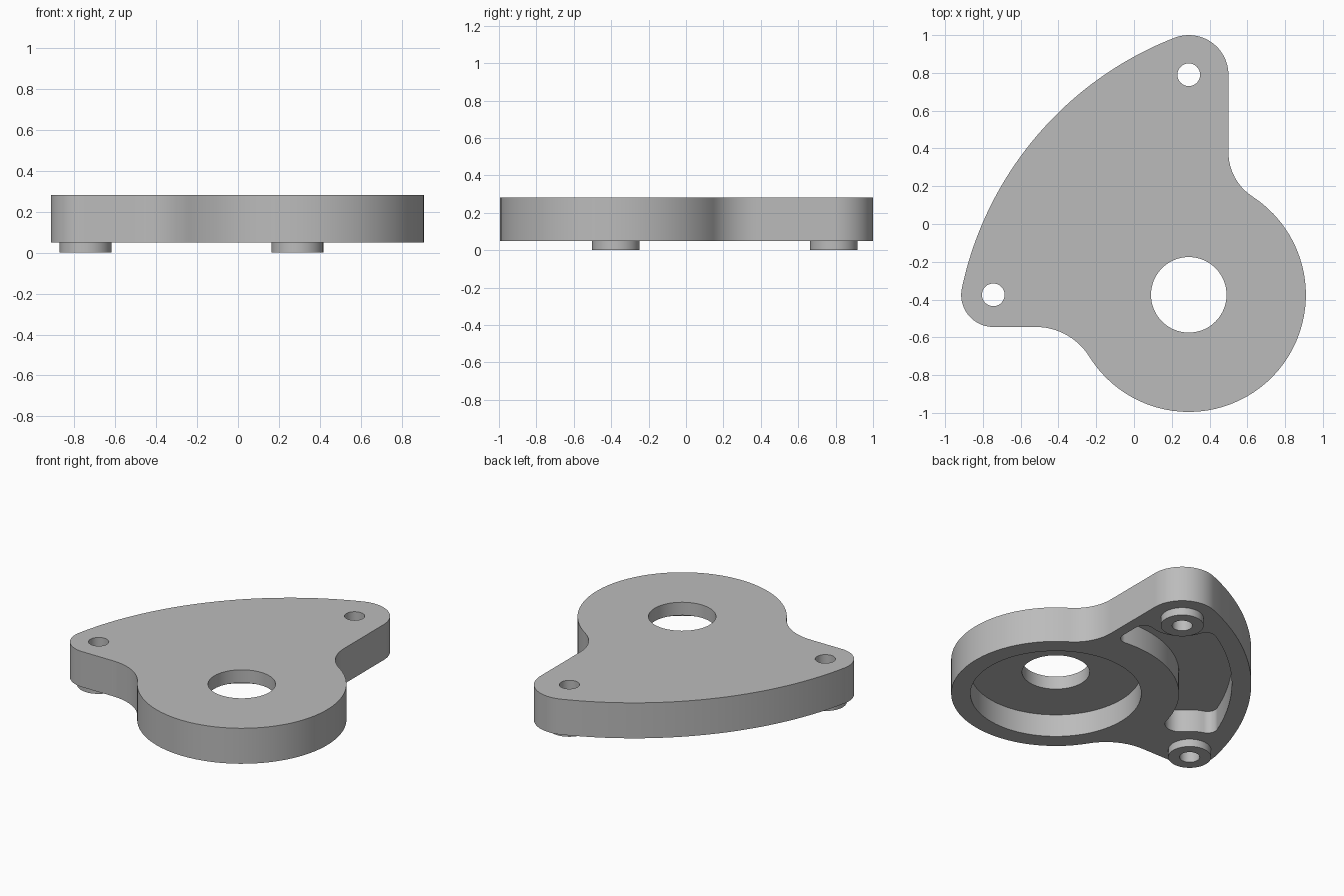
import bpy, bmesh, math
from mathutils import Vector

cube = bpy.data.objects.get("Cube")
if cube:
    bpy.data.objects.remove(cube, do_unlink=True)

# Heights
BASE, CEILING, TOP = 0.05, 0.197, 0.282
# Main centres
HUB = Vector((0.29, -0.375))
BACK = Vector((0.29, 0.79))
SIDE = Vector((-0.745, -0.375))
WALL = 0.115
ARC_R = 1.83

grey = bpy.data.materials.new("light_grey")
grey.use_nodes = True
grey.diffuse_color = (0.5, 0.5, 0.5, 1)
grey.node_tree.nodes["Principled BSDF"].inputs["Base Color"].default_value = (0.5, 0.5, 0.5, 1)


def meet(a, ra, b, rb):
    """Crossing of two circles on the left of the line from a to b."""
    d = b - a
    along = (d.length_squared + ra * ra - rb * rb) / (2 * d.length)
    up = math.sqrt(max(0, ra * ra - along * along))
    e = d.normalized()
    return a + e * along + Vector((-e.y, e.x)) * up


def belt(circles):
    """Closed outline around tangent circles; negative radius turns clockwise."""
    n = len(circles)
    normals = []
    for i, (c, r) in enumerate(circles):
        c2, r2 = circles[(i + 1) % n]
        d = c2 - c
        ratio = max(-1, min(1, (r2 - r) / d.length))
        normals.append(math.atan2(d.y, d.x) + math.acos(ratio))
    pts = []
    for i, (c, r) in enumerate(circles):
        start, end = normals[i - 1], normals[i]
        sweep = (end - start) % math.tau
        if r < 0:
            sweep -= math.tau
        steps = max(6, math.ceil(abs(sweep) * max(12, 22 * abs(r))))
        for k in range(steps + 1):
            a = start + sweep * k / steps
            p = c - Vector((math.cos(a), math.sin(a))) * r
            if not pts or (p - pts[-1]).length > 0.002:
                pts.append(p)
    if (pts[0] - pts[-1]).length < 0.002:
        pts.pop()
    return pts


def ring(c, r, sides=64):
    return [c + Vector((math.cos(a), math.sin(a))) * r
            for a in (math.tau * k / sides for k in range(sides))]


def prism(name, pts, z0, z1):
    bm = bmesh.new()
    face = bm.faces.new([bm.verts.new((p.x, p.y, z0)) for p in pts])
    out = bmesh.ops.extrude_face_region(bm, geom=[face])
    moved = [v for v in out["geom"] if isinstance(v, bmesh.types.BMVert)]
    bmesh.ops.translate(bm, vec=(0, 0, z1 - z0), verts=moved)
    bmesh.ops.recalc_face_normals(bm, faces=bm.faces)
    mesh = bpy.data.meshes.new(name)
    bm.to_mesh(mesh)
    bm.free()
    mesh.materials.append(grey)
    obj = bpy.data.objects.new(name, mesh)
    bpy.context.collection.objects.link(obj)
    return obj


def combine(target, tool, operation):
    mod = target.modifiers.new(operation, 'BOOLEAN')
    mod.operation, mod.solver, mod.object = operation, 'EXACT', tool
    bpy.context.view_layer.objects.active = target
    bpy.ops.object.modifier_apply(modifier=mod.name)
    bpy.data.objects.remove(tool, do_unlink=True)


# Outer body: hub, two ears, long sweeping edge and two concave fillets
arc = meet(BACK, ARC_R - 0.21, SIDE, ARC_R - 0.17)
outline = belt([
    (HUB, 0.62), (Vector((0.78, 0.38)), -0.28), (BACK, 0.21),
    (arc, ARC_R), (SIDE, 0.17), (Vector((-0.52, -0.879)), -0.334)])
body = prism("cover_plate", outline, BASE, TOP)

# Raised bosses under the ears
for c in (BACK, SIDE):
    combine(body, prism("boss", ring(c, 0.127), 0, BASE + 0.05), 'UNION')

# Through holes
for c, r in ((HUB, 0.2), (BACK, 0.06), (SIDE, 0.06)):
    combine(body, prism("hole_cutter", ring(c, r), -0.2, TOP + 0.2), 'DIFFERENCE')

# Round recess under the hub
combine(body, prism("hub_recess_cutter", ring(HUB, 0.506, 96), -0.2, CEILING), 'DIFFERENCE')

# Lightening pocket between the hub, the ears and the sweeping edge
inner_r, hub_r, back_r, side_r = ARC_R - WALL, 0.73, 0.21, 0.22
f, g, limit = 0.06, 0.09, 0.43
side_outer = meet(arc, inner_r - f, SIDE, side_r + f)
if side_outer.y < SIDE.y:
    side_outer = meet(SIDE, side_r + f, arc, inner_r - f)
side_inner = meet(SIDE, side_r + g, HUB, hub_r + g)
x = limit - f
tip_low = Vector((x, HUB.y + math.sqrt((hub_r + f) ** 2 - (x - HUB.x) ** 2)))
tip_high = Vector((x, BACK.y - math.sqrt((back_r + f) ** 2 - (x - BACK.x) ** 2)))
back_outer = min((meet(arc, inner_r - f, BACK, back_r + f),
                  meet(BACK, back_r + f, arc, inner_r - f)), key=lambda p: p.x)
pocket = belt([
    (arc, inner_r), (side_outer, f), (SIDE, -side_r), (side_inner, g),
    (HUB, -hub_r), (tip_low, f), (tip_high, f), (BACK, -back_r), (back_outer, f)])
combine(body, prism("pocket_cutter", pocket, -0.2, CEILING), 'DIFFERENCE')

# Smooth curved walls, crisp rims
for o in bpy.context.selected_objects:
    o.select_set(False)
body.select_set(True)
bpy.context.view_layer.objects.active = body
bpy.ops.object.shade_smooth_by_angle(angle=math.radians(30))
